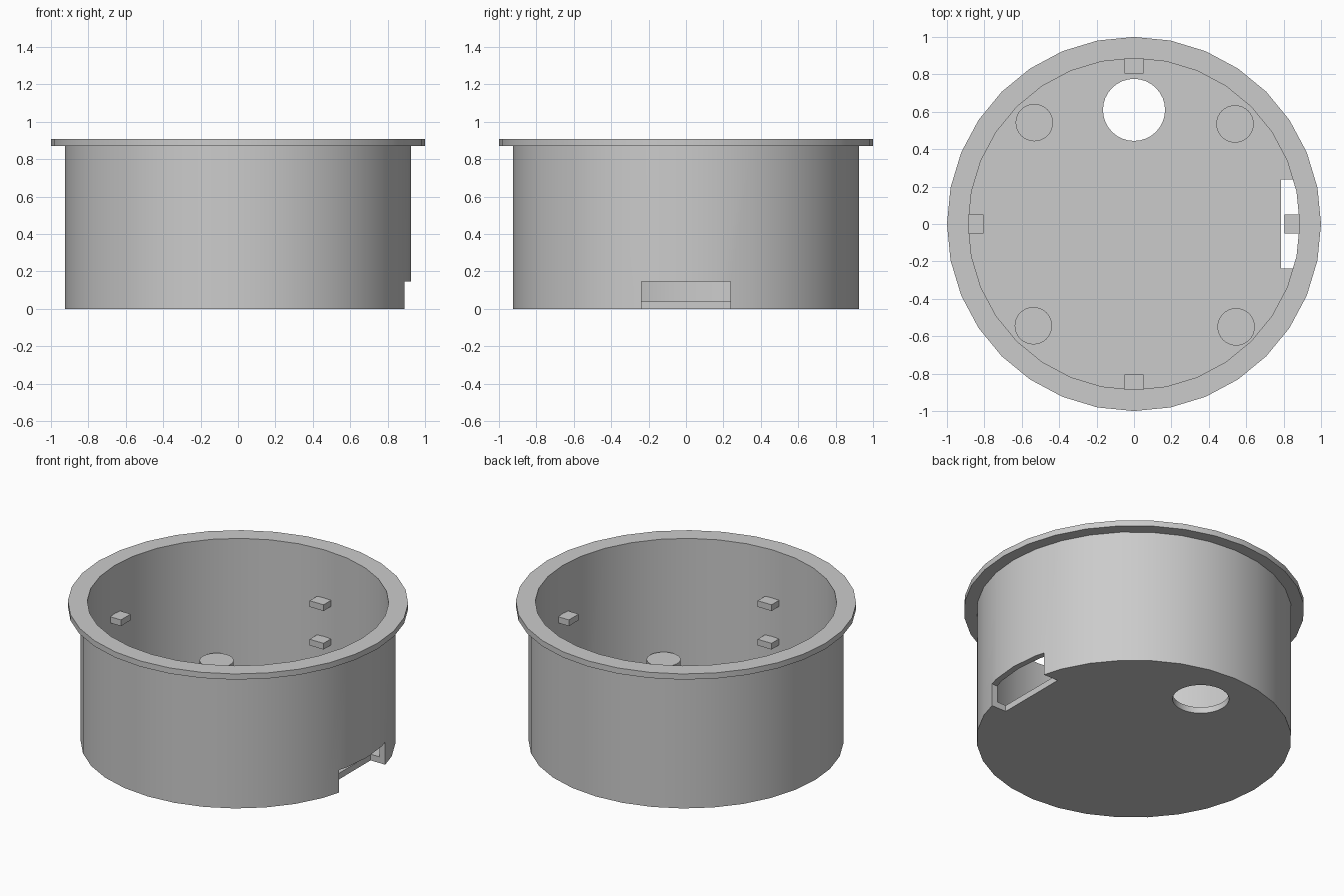
import bpy, bmesh, math
from mathutils import Matrix, Vector

if "Cube" in bpy.data.objects:
    bpy.data.objects.remove(bpy.data.objects["Cube"], do_unlink=True)

SIDES = 32
WALL_OUT, WALL_IN, FLOOR, TOP = 0.925, 0.886, 0.04, 0.907

grey = bpy.data.materials.new("plain grey")
grey.use_nodes = True
grey.diffuse_color = (0.6, 0.6, 0.6, 1)
grey.node_tree.nodes["Principled BSDF"].inputs["Base Color"].default_value = grey.diffuse_color


def finish(name, bm):
    bmesh.ops.recalc_face_normals(bm, faces=bm.faces)
    mesh = bpy.data.meshes.new(name)
    bm.to_mesh(mesh)
    bm.free()
    mesh.materials.append(grey)
    obj = bpy.data.objects.new(name, mesh)
    bpy.context.collection.objects.link(obj)
    return obj


def activate(obj):
    bpy.ops.object.select_all(action='DESELECT')
    obj.select_set(True)
    bpy.context.view_layer.objects.active = obj


def smooth(obj):
    activate(obj)
    bpy.ops.object.shade_smooth_by_angle(angle=math.radians(30))


def box(name, low, high):
    bm = bmesh.new()
    low, high = Vector(low), Vector(high)
    place = Matrix.Translation((low + high) / 2) @ Matrix.Diagonal((high - low).to_4d())
    bmesh.ops.create_cube(bm, size=1, matrix=place)
    return finish(name, bm)


def cylinder(name, x, y, radius, z0, z1):
    bm = bmesh.new()
    bmesh.ops.create_cone(bm, cap_ends=True, segments=SIDES, radius1=radius, radius2=radius,
                          depth=z1 - z0, matrix=Matrix.Translation((x, y, (z0 + z1) / 2)))
    return finish(name, bm)


# Cup body with floor, wall and flange, turned from one profile
profile = [(0, 0), (WALL_OUT, 0), (WALL_OUT, 0.87), (1, 0.87), (1, TOP),
           (WALL_IN, TOP), (WALL_IN, FLOOR), (0, FLOOR)]
bm = bmesh.new()
verts = [bm.verts.new((r, 0, z)) for r, z in profile]
edges = [bm.edges.new(pair) for pair in zip(verts, verts[1:])]
bmesh.ops.spin(bm, geom=verts + edges, cent=(0, 0, 0), axis=(0, 0, 1),
               angle=math.tau, steps=SIDES)
bmesh.ops.remove_doubles(bm, verts=bm.verts, dist=0.0005)
bmesh.ops.dissolve_limit(bm, angle_limit=0.01, verts=bm.verts, edges=bm.edges)
body = finish("cup_body", bm)

# Round hole in the floor and the side notch
cutters = [cylinder("hole_cutter", 0, 0.61, 0.166, -0.1, 0.1),
           box("notch_cutter", (0.785, -0.237, -0.1), (1.1, 0.237, 0.147))]
for cutter in cutters:
    cutter.hide_render = True
    cut = body.modifiers.new("cut", 'BOOLEAN')
    cut.operation, cut.solver, cut.object = 'DIFFERENCE', 'EXACT', cutter
    activate(body)
    bpy.ops.object.modifier_apply(modifier=cut.name)
    bpy.data.objects.remove(cutter, do_unlink=True)
smooth(body)

# Four posts standing on the floor
for name, x, y in [("back_right", -0.533, 0.542), ("back_left", 0.54, 0.535),
                   ("front_right", -0.538, -0.544), ("front_left", 0.546, -0.55)]:
    smooth(cylinder(name + "_post", x, y, 0.1, FLOOR - 0.01, 0.18))

# Two levels of small tabs on the inner wall
for level, top in [("lower", 0.345), ("upper", 0.595)]:
    for i, side in enumerate(["left", "back", "right", "front"]):
        tab = box(f"{level}_{side}_tab", (0.805, -0.05, top - 0.04), (0.9, 0.05, top))
        tab.data.transform(Matrix.Rotation(i * math.pi / 2, 4, 'Z'))
